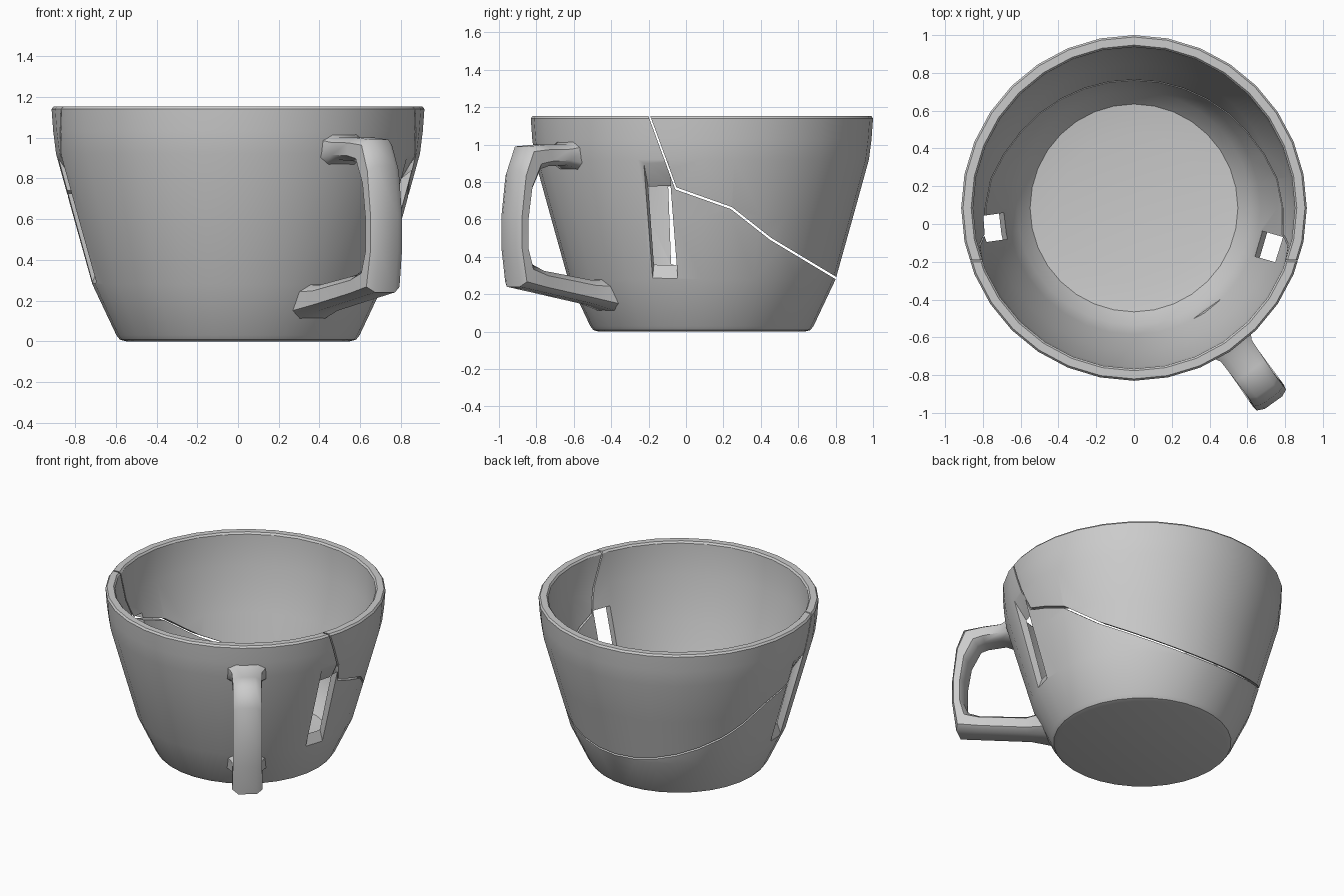
import bpy, bmesh, math
from mathutils import Vector

if "Cube" in bpy.data.objects:
    bpy.data.objects.remove(bpy.data.objects["Cube"])

CY = 0.085          # cup axis sits slightly behind the origin
SIDES = 32


def make(name, verts, faces):
    me = bpy.data.meshes.new(name)
    bm = bmesh.new()
    vs = [bm.verts.new(v) for v in verts]
    for f in faces:
        bm.faces.new([vs[i] for i in f])
    bmesh.ops.recalc_face_normals(bm, faces=bm.faces)
    bm.to_mesh(me)
    bm.free()
    ob = bpy.data.objects.new(name, me)
    bpy.context.collection.objects.link(ob)
    return ob


def local(r, z, side, ang, cy):
    c, s = math.cos(ang), math.sin(ang)
    return Vector((r * c - side * s, cy + r * s + side * c, z))


def loft(name, rings):
    """Closed tube through rings of equal point count, capped at both ends."""
    n = len(rings[0])
    verts = [p for ring in rings for p in ring]
    faces = [(k * n + i, k * n + (i + 1) % n, (k + 1) * n + (i + 1) % n, (k + 1) * n + i)
             for k in range(len(rings) - 1) for i in range(n)]
    faces += [tuple(range(n)), tuple(range(len(verts) - n, len(verts)))]
    return make(name, verts, faces)


def prism(name, poly, half, deg, cy):
    a = math.radians(deg)
    return loft(name, [[local(r, z, s, a, cy) for r, z in poly] for s in (-half, half)])


def lathe(name, profile):
    return loft(name, [[local(r, z, 0, 2 * math.pi * i / SIDES, CY) for i in range(SIDES)]
                       for r, z in profile])


def boolean(ob, cutter, op):
    m = ob.modifiers.new("cut", 'BOOLEAN')
    m.operation, m.solver, m.object = op, 'EXACT', cutter
    bpy.context.view_layer.objects.active = ob
    bpy.ops.object.modifier_apply(modifier=m.name)
    bpy.data.objects.remove(cutter)


def smooth(ob, deg=30):
    bpy.ops.object.select_all(action='DESELECT')
    ob.select_set(True)
    bpy.context.view_layer.objects.active = ob
    bpy.ops.object.shade_smooth_by_angle(angle=math.radians(deg))


# Cup wall: outside from the base up, over the rim and down inside
front = lathe("cup_front_piece", [
    (.55, 0), (.58, .008), (.597, .03), (.715, .28), (.81, .62), (.893, .92), (.907, 1.03),
    (.915, 1.14), (.905, 1.153), (.862, 1.153), (.852, 1.14), (.842, .92), (.76, .62),
    (.67, .28), (.62, .17), (.55, .09), (.4, .07)])

# Flared slots through both side walls
slot = [(.66, .43), (.735, .225), (1, .225), (1, .985), (.94, .985), (.76, .72)]
for deg in (-16, 188):
    boolean(front, prism("slot_cutter", slot, .07, deg, CY), 'DIFFERENCE')

# Break line splits the cup into a front and a back piece with a thin gap
crack = [(-.316, 1.45), (-.2, 1.15), (-.057, .76), (.24, .655), (.45, .49), (.80, .28),
         (1.3, -.02), (1.3, 1.45)]
back = front.copy()
back.data = front.data.copy()
back.name = "cup_back_piece"
bpy.context.collection.objects.link(back)
boolean(front, prism("crack_cutter", crack, 1.2, 90, 0), 'DIFFERENCE')
shifted = [(y + .006, z + .011) for y, z in crack]
boolean(back, prism("crack_cutter", shifted, 1.2, 90, 0), 'INTERSECT')
smooth(front)
smooth(back)

# Handle: outer edge point, inner edge point, half width
stations = [
    ((.86, 1.03), (.85, .86), .14), ((.93, 1.0), (.93, .89), .1),
    ((1.06, 1.0), (1.05, .885), .095), ((1.19, .99), (1.1, .87), .092),
    ((1.24, .86), (1.165, .75), .095), ((1.268, .62), (1.19, .6), .095),
    ((1.268, .45), (1.19, .44), .095), ((1.24, .24), (1.16, .36), .1),
    ((1.08, .21), (1.08, .325), .098), ((.76, .15), (.76, .275), .095),
    ((.62, .11), (.66, .28), .13)]
section = [(1, -.6), (1, .6), (.55, 1), (-.55, 1), (-1, .6), (-1, -.6), (-.55, -1), (.55, -1)]
rings = []
for o, i, w in stations:
    o, i = Vector(o), Vector(i)
    mid, half = (o + i) / 2, (o - i) / 2
    ring = []
    for u, v in section:
        p = mid + half * u
        ring.append(local(p.x, p.y, v * w, math.radians(-54.4), CY))
    rings.append(ring)
handle = loft("handle", rings)
smooth(handle, 50)
